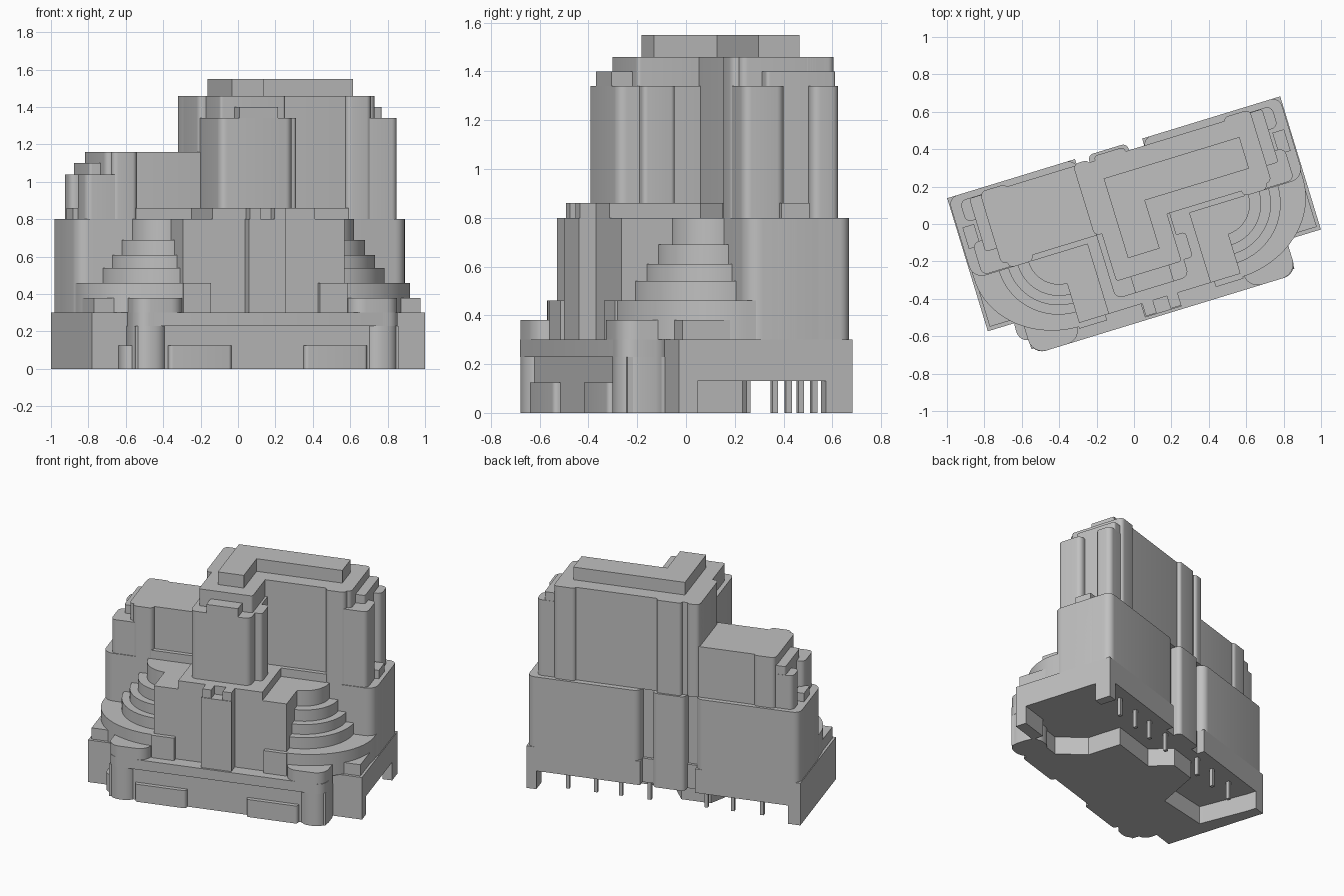
import bpy
import math

cube = bpy.data.objects.get("Cube")
if cube:
    bpy.data.objects.remove(cube, do_unlink=True)

# One flat grey for the whole model
grey = bpy.data.materials.new("plain_grey")
grey.use_nodes = True
GREY = (0.53, 0.53, 0.53, 1)
grey.diffuse_color = GREY
grey.node_tree.nodes["Principled BSDF"].inputs["Base Color"].default_value = GREY

ANGLE = math.radians(17)      # the block stands turned on its plan
C, S = math.cos(ANGLE), math.sin(ANGLE)
MID = 0.016                   # middle of the long side
parts = []


def prism(name, outline, z0, z1):
    """Extrude a counter-clockwise plan outline, given along the block's own axes."""
    n = len(outline)
    verts = [(u * C - v * S, u * S + v * C, z) for z in (z0, z1) for u, v in outline]
    faces = [tuple(reversed(range(n))), tuple(range(n, 2 * n))]
    faces += [(i, (i + 1) % n, n + (i + 1) % n, n + i) for i in range(n)]
    mesh = bpy.data.meshes.new(name)
    mesh.from_pydata(verts, [], faces)
    mesh.materials.append(grey)
    ob = bpy.data.objects.new(name, mesh)
    bpy.context.collection.objects.link(ob)
    parts.append(ob)
    return ob


def box(name, u0, u1, v0, v1, z0, z1, r=0.0):
    """Box with optional rounded upright corners."""
    if r == 0:
        return prism(name, [(u0, v0), (u1, v0), (u1, v1), (u0, v1)], z0, z1)
    outline = []
    corners = [(u1 - r, v1 - r), (u0 + r, v1 - r), (u0 + r, v0 + r), (u1 - r, v0 + r)]
    for k, (cu, cv) in enumerate(corners):
        for i in range(7):
            a = math.pi / 2 * (k + i / 6)
            outline.append((cu + r * math.cos(a), cv + r * math.sin(a)))
    return prism(name, outline, z0, z1)


def pair(name, u0, u1, v0, v1, z0, z1, r=0.0):
    """The same box at both ends."""
    box(name + "_a", u0, u1, v0, v1, z0, z1, r)
    box(name + "_b", 2 * MID - u1, 2 * MID - u0, v0, v1, z0, z1, r)


# Base slab, open under the back, with the foot that carries it
box("base_slab", -0.915, 0.947, -0.32, 0.37, 0.13, 0.30)
box("base_back_a", 0.175, 0.947, 0.30, 0.424, 0.13, 0.30)
box("base_back_b", -0.915, -0.20, 0.30, 0.424, 0.13, 0.30)
prism("foot", [(-0.915, 0.424), (-0.915, -0.32), (-0.72, -0.32), (-0.72, -0.48),
               (0.75, -0.48), (0.75, -0.30), (0.50, -0.30), (0.37, -0.12),
               (0.37, 0.13), (0.03, 0.13), (-0.06, 0.28), (-0.26, 0.28),
               (-0.42, -0.03), (-0.80, 0.0), (-0.83, 0.36), (-0.83, 0.424)], 0, 0.13)
box("back_leg", 0.88, 0.947, 0.31, 0.424, 0, 0.13)
box("front_leg", 0.74, 0.947, -0.32, -0.24, 0, 0.13)
box("front_wall", -0.72, 0.75, -0.48, -0.30, 0.13, 0.23)
box("front_lip", -0.72, 0.755, -0.51, -0.30, 0.23, 0.30, 0.07)

# Bumps along the foot of the front
pair("corner_bump", 0.57, 0.755, -0.51, -0.28, 0, 0.30, 0.08)
pair("low_bump", 0.22, 0.57, -0.51, -0.40, 0, 0.125, 0.02)
box("side_bump", -0.77, -0.60, -0.43, -0.28, 0, 0.125, 0.06)

# Pins under the back edge
for u in (0.69, 0.50, 0.33, 0.135, -0.25, -0.43, -0.63):
    box("pin", u - 0.012, u + 0.012, 0.325, 0.35, 0, 0.15)

# Middle body, split at the back by two grooves with a rib between
box("middle_front", -0.91, 0.942, -0.03, 0.35, 0.30, 0.80, 0.07)
box("middle_back_a", 0.175, 0.942, 0.05, 0.424, 0.30, 0.80, 0.05)
box("middle_back_b", -0.91, -0.20, 0.05, 0.424, 0.30, 0.80, 0.05)
box("back_rib", -0.13, 0.09, 0.25, 0.424, 0.13, 0.80, 0.03)
pair("end_tab", 0.85, 0.915, 0.13, 0.25, 0.80, 0.86)

# Rounded stair flanks at both front corners: width, depth, bottom, top
for side in (1, -1):
    cu = MID + side * 0.445
    for ru, rv, z0, z1 in ((0.475, 0.41, 0.30, 0.46), (0.335, 0.33, 0.46, 0.54),
                           (0.283, 0.28, 0.54, 0.61), (0.23, 0.23, 0.61, 0.69),
                           (0.17, 0.17, 0.69, 0.80)):
        arc = [(ru * math.sin(math.pi / 2 * i / 20), -rv * math.cos(math.pi / 2 * i / 20))
               for i in range(21)]
        back = 0.09 if ru > 0.4 else 0.03
        arc += [(ru, back), (-0.02, back), (-0.02, -rv)]
        prism("stair_step", [(cu + side * u, v - 0.03) for u, v in arc][::side], z0, z1)

# Landings around the stairs
pair("end_landing", 0.70, 0.93, -0.30, 0.0, 0.30, 0.38)
pair("corner_landing", 0.48, 0.755, -0.51, -0.10, 0.30, 0.38, 0.08)

# Front centre block with its pilaster and the raised deck on top
box("centre_block", -0.435, 0.467, -0.42, 0.0, 0.30, 0.80)
box("pilaster", -0.09, 0.115, -0.495, -0.40, 0.30, 0.80)
pair("wing_foot", 0.32, 0.475, -0.45, -0.40, 0.30, 0.46)
box("centre_deck", -0.27, 0.302, -0.42, 0.0, 0.80, 0.86)
pair("deck_tab", 0.055, 0.115, -0.49, -0.42, 0.80, 0.86)


def tower_end(name, sign, drop):
    """Stepped end of a tower: two pillars around a core."""
    def piece(label, u0, u1, v0, v1, z1, r):
        a, b = sorted((MID + sign * (u0 - MID), MID + sign * (u1 - MID)))
        box(name + label, a, b, v0, v1, 0.80, z1 - drop, r)
    piece("_front_pillar", 0.60, 0.74, -0.03, 0.15, 1.46, 0.03)
    piece("_corner_pillar", 0.66, 0.888, -0.025, 0.155, 1.34, 0.035)
    piece("_back_pillar", 0.66, 0.888, 0.27, 0.39, 1.34, 0.035)
    piece("_core", 0.66, 0.835, 0.09, 0.388, 1.40, 0.015)
    piece("_back_strip", 0.62, 0.77, 0.25, 0.405, 1.46, 0.03)


# Tall tower
box("tall_tower", -0.22, 0.77, 0.0, 0.385, 0.80, 1.46, 0.03)
tower_end("tall_end", 1, 0.0)
box("tall_back_rib", -0.10, 0.07, 0.30, 0.41, 0.80, 1.46, 0.02)
box("tall_edge_rib", -0.22, -0.13, 0.25, 0.40, 0.80, 1.46, 0.03)
box("tall_ledge", 0.20, 0.61, -0.03, 0.02, 0.80, 0.86)

# Column standing in front of the tall tower
box("column", -0.21, 0.20, -0.355, 0.05, 0.80, 1.34, 0.04)
box("column_side", 0.10, 0.25, -0.26, -0.12, 0.80, 1.34, 0.02)
box("column_tongue", -0.10, 0.115, -0.355, -0.20, 1.34, 1.40)
box("column_top", -0.18, 0.185, -0.265, 0.05, 1.34, 1.46, 0.015)

# Raised corner plate on the tall tower
prism("roof_plate", [(-0.084, -0.165), (0.093, -0.165), (0.093, 0.104),
                     (0.675, 0.104), (0.675, 0.28), (-0.084, 0.28)], 1.46, 1.55)

# Short tower
box("short_tower", -0.74, -0.18, 0.0, 0.39, 0.80, 1.16, 0.03)
tower_end("short_end", -1, 0.30)
box("short_ledge", -0.58, -0.20, -0.03, 0.02, 0.80, 0.86)

# Smooth the rounded corners, keep the edges sharp
bpy.ops.object.select_all(action="DESELECT")
for ob in parts:
    ob.select_set(True)
bpy.context.view_layer.objects.active = parts[0]
bpy.ops.object.shade_smooth_by_angle(angle=math.radians(30))
